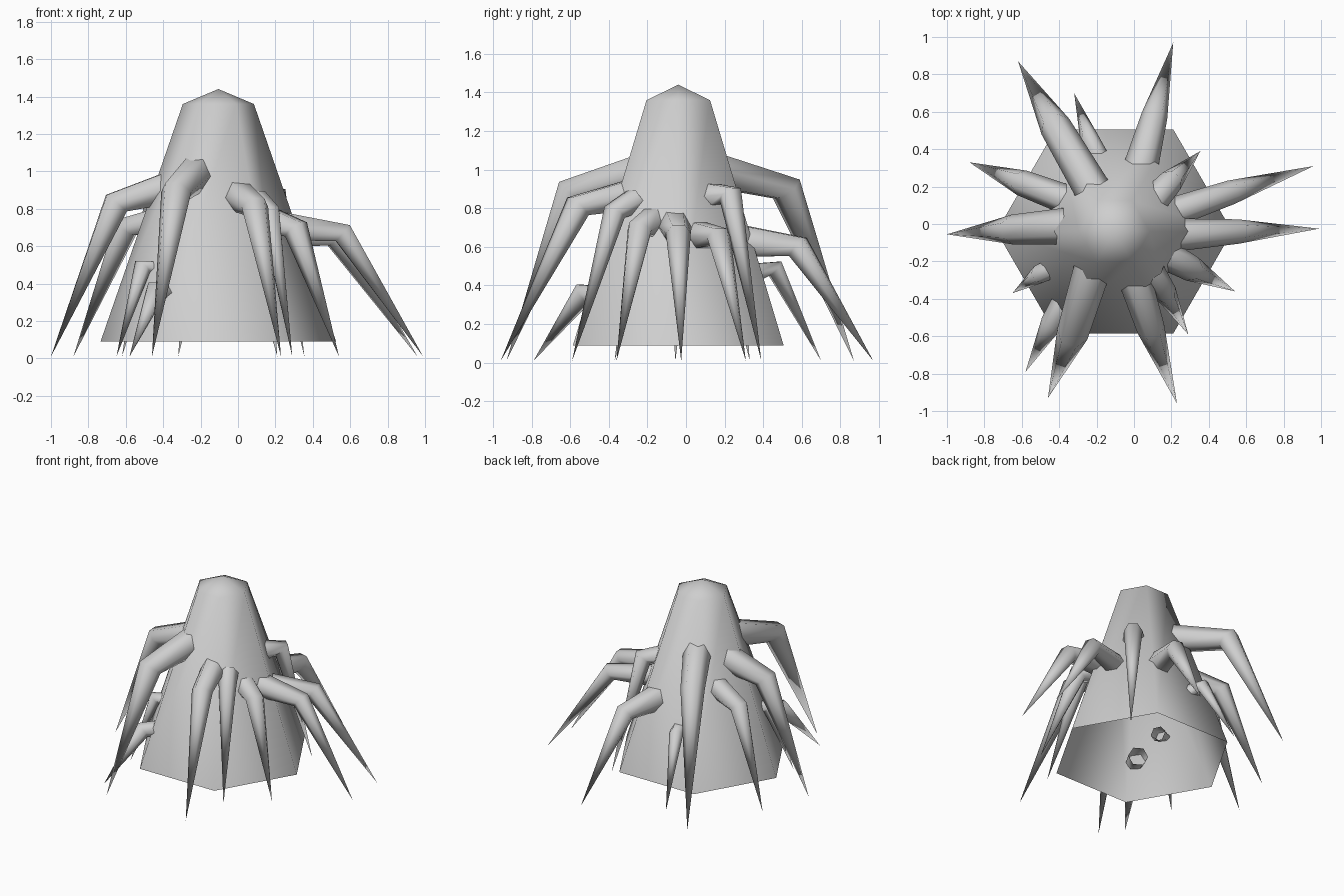
import bpy, bmesh, math
from mathutils import Vector

if "Cube" in bpy.data.objects:
    bpy.data.objects.remove(bpy.data.objects["Cube"], do_unlink=True)

grey = bpy.data.materials.new("light_grey")
grey.use_nodes = True
grey.diffuse_color = (0.62, 0.62, 0.62, 1)
grey.node_tree.nodes["Principled BSDF"].inputs["Base Color"].default_value = grey.diffuse_color

SIDES = 6


def ring(bm, centre, u, v, radius):
    """Add a six-sided loop of vertices in the plane of u and v."""
    angles = [math.tau * i / SIDES for i in range(SIDES)]
    return [bm.verts.new(centre + radius * (u * math.cos(a) + v * math.sin(a))) for a in angles]


def skin(bm, a, b):
    """Join two loops with quads."""
    for i in range(SIDES):
        j = (i + 1) % SIDES
        bm.faces.new((a[i], a[j], b[j], b[i]))


def fan(bm, loop, point):
    """Close a loop to a point."""
    tip = bm.verts.new(point)
    for i in range(SIDES):
        bm.faces.new((loop[i], loop[(i + 1) % SIDES], tip))


def finish(bm, name):
    bmesh.ops.recalc_face_normals(bm, faces=bm.faces)
    for face in bm.faces:
        face.smooth = True
    mesh = bpy.data.meshes.new(name)
    bm.to_mesh(mesh)
    bm.free()
    mesh.materials.append(grey)
    bpy.context.collection.objects.link(bpy.data.objects.new(name, mesh))


# Body: tapered hexagonal shell, open below, with a shallow pointed cap
X, Y, Z = Vector((1, 0, 0)), Vector((0, 1, 0)), Vector((0, 0, 1))
axis = Vector((-0.105, -0.04, 0))
bm = bmesh.new()
skirt = ring(bm, axis + Z * 0.09, X, Y, 0.63)
crown = ring(bm, axis + Z * 1.36, X, Y, 0.19)
skin(bm, skirt, crown)
fan(bm, crown, axis + Z * 1.44)
finish(bm, "body")


# Legs: tapered tubes from the body, bent at a knee, ending in a point
def leg(name, base, knee, tip, base_radius, knee_radius):
    base, knee, tip = Vector(base), Vector(knee), Vector((*tip, 0.01))
    upper = (knee - base).normalized()
    lower = (tip - knee).normalized()
    bm = bmesh.new()
    loops = []
    for point, normal, radius in ((base, upper, base_radius),
                                  (knee, upper + lower * 2, knee_radius)):
        side = normal.cross(Z).normalized()
        loops.append(ring(bm, point, side, side.cross(normal).normalized(), radius))
    skin(bm, *loops)
    fan(bm, loops[1], tip)
    finish(bm, name)


leg("back_right_high_leg", (-.19, .13, 1.0), (-.42, .52, .9), (-.62, .87), .1, .085)
leg("back_low_leg", (-.18, .33, .46), (-.24, .46, .49), (-.32, .70), .06, .05)
leg("right_back_leg", (-.36, .13, .75), (-.6, .22, .7), (-.88, .33), .08, .07)
leg("right_leg", (-.34, -.01, .92), (-.65, -.03, .83), (-1.0, -.055), .1, .08)
leg("right_low_leg", (-.40, -.22, .47), (-.51, -.27, .49), (-.65, -.37), .055, .05)
leg("front_right_low_leg", (-.34, -.36, .33), (-.44, -.53, .36), (-.58, -.79), .07, .06)
leg("front_right_high_leg", (-.22, -.23, .99), (-.33, -.59, .89), (-.46, -.93), .1, .085)
leg("front_left_leg", (0, -.28, .87), (.09, -.56, .81), (.23, -.96), .09, .075)
leg("front_left_short_leg", (.1, -.26, .84), (.17, -.37, .78), (.29, -.59), .07, .06)
leg("left_front_leg", (.18, -.17, .73), (.31, -.24, .69), (.54, -.36), .08, .07)
leg("left_leg", (.2, -.06, .71), (.56, -.04, .67), (.99, -.025), .09, .065)
leg("left_back_leg", (.2, .06, .66), (.52, .17, .65), (.96, .31), .08, .065)
leg("back_left_short_leg", (.1, .12, .86), (.2, .23, .87), (.355, .39), .08, .065)
leg("back_left_leg", (.03, .28, .63), (.11, .58, .6), (.21, .97), .095, .07)
